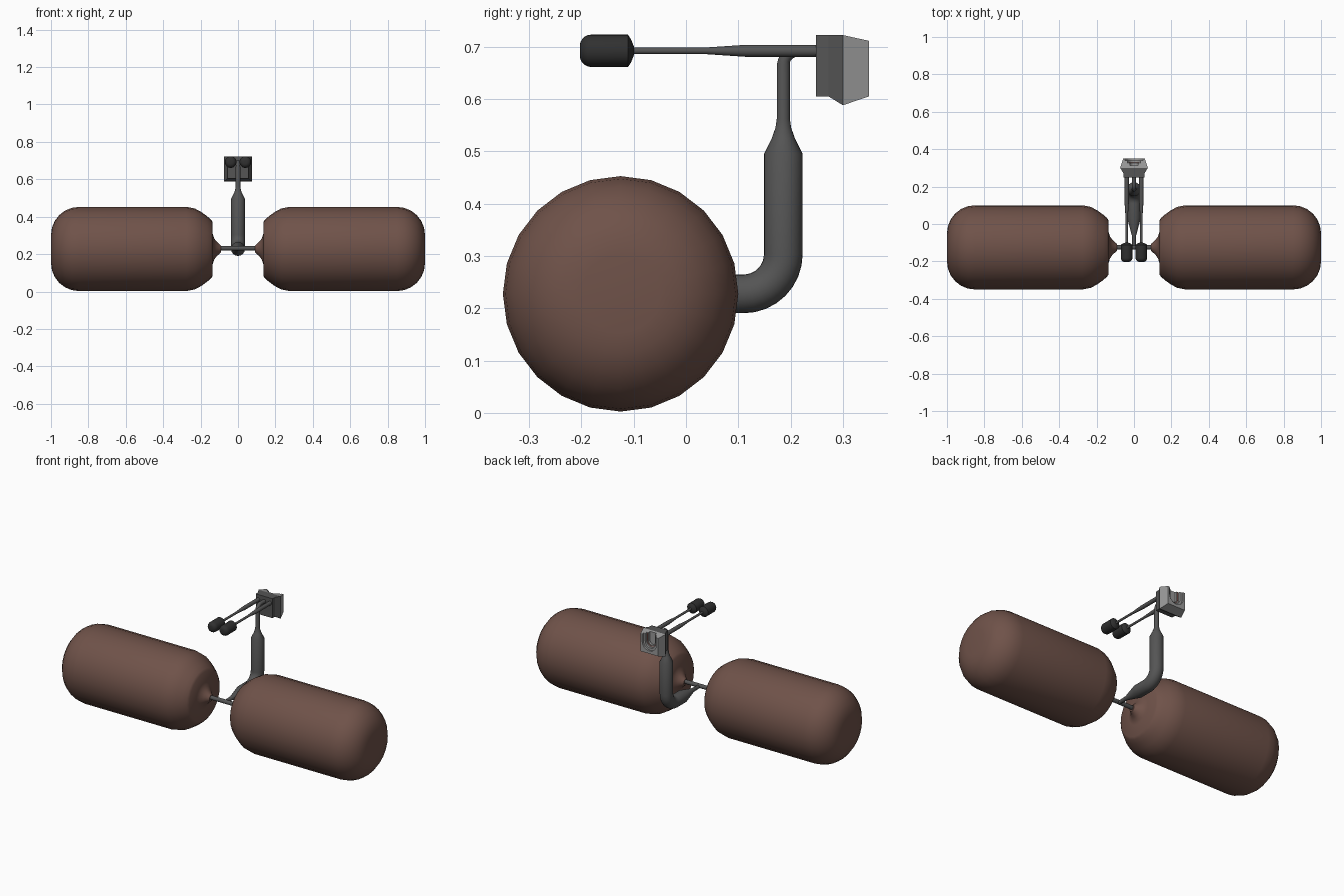
import bpy, bmesh, math
from mathutils import Vector

if "Cube" in bpy.data.objects:
    bpy.data.objects.remove(bpy.data.objects["Cube"])


def colour(name, rgb):
    m = bpy.data.materials.new(name)
    m.diffuse_color = (*rgb, 1)
    m.use_nodes = True
    m.node_tree.nodes["Principled BSDF"].inputs["Base Color"].default_value = m.diffuse_color
    return m


BROWN = colour("brown", (0.16, 0.085, 0.067))
STEEL = colour("dark_grey", (0.09, 0.09, 0.09))
BLACK = colour("near_black", (0.03, 0.03, 0.03))
LIGHT = colour("light_grey", (0.32, 0.32, 0.32))
RED = colour("dull_red", (0.3, 0.12, 0.1))


def skin(name, rings, mat, angle=40):
    """Join closed rings of points into a capped solid."""
    bm = bmesh.new()
    rows = [[bm.verts.new(p) for p in ring] for ring in rings]
    n = len(rows[0])
    for a, b in zip(rows, rows[1:]):
        for i in range(n):
            bm.faces.new((a[i], a[(i + 1) % n], b[(i + 1) % n], b[i]))
    bm.faces.new(rows[0])
    bm.faces.new(rows[-1])
    bmesh.ops.recalc_face_normals(bm, faces=bm.faces[:])
    me = bpy.data.meshes.new(name)
    bm.to_mesh(me)
    bm.free()
    ob = bpy.data.objects.new(name, me)
    bpy.context.collection.objects.link(ob)
    me.materials.append(mat)
    bpy.ops.object.select_all(action='DESELECT')
    ob.select_set(True)
    bpy.context.view_layer.objects.active = ob
    if angle:
        bpy.ops.object.shade_smooth_by_angle(angle=math.radians(angle))
    return ob


def tube(name, path, ref, mat, sides=24, angle=40):
    """Sweep a circle along (x, y, z, radius) points."""
    pts = [Vector(p[:3]) for p in path]
    ref = Vector(ref)
    rings = []
    for i, p in enumerate(pts):
        t = (pts[min(i + 1, len(pts) - 1)] - pts[max(i - 1, 0)]).normalized()
        v = t.cross(ref).normalized()
        u = v.cross(t)
        rings.append([p + path[i][3] * (u * math.cos(a) + v * math.sin(a))
                      for a in (2 * math.pi * k / sides for k in range(sides))])
    return skin(name, rings, mat, angle)


# floats: two large rollers with rounded outer ends and stepped hubs
YC, ZC = -0.125, 0.2275
float_profile = [(0.09, 0.018), (0.10, 0.026), (0.115, 0.04), (0.128, 0.058), (0.135, 0.08),
                 (0.136, 0.145), (0.145, 0.158), (0.165, 0.175), (0.195, 0.197),
                 (0.23, 0.216), (0.275, 0.225)]
for k in range(7):
    a = math.radians(15 * k)
    float_profile.append((0.85 + 0.15 * math.sin(a), 0.075 + 0.15 * math.cos(a)))
float_profile.append((0.9999 + 0.0001, 0.004))
for side, s in (("left", -1), ("right", 1)):
    tube(side + "_roller", [(s * x, YC, ZC, r) for x, r in float_profile],
         (0, 0, 1), BROWN)

# axle
tube("axle", [(-0.12, YC, ZC + 0.004, 0.012), (0.12, YC, ZC + 0.004, 0.012)], (0, 0, 1), STEEL, 16)

# upright: tapers from the axle, bends up, narrows and bends back to the block
path = [(0, YC, ZC, 0.010), (0, -0.06, ZC, 0.012), (0, 0.035, ZC, 0.037), (0, 0.11, ZC, 0.037)]
for k in range(1, 9):
    a = math.radians(90 * k / 8)
    path.append((0, 0.11 + 0.076 * math.sin(a), ZC + 0.076 * (1 - math.cos(a)), 0.037))
path += [(0, 0.186, 0.495, 0.037), (0, 0.186, 0.525, 0.022), (0, 0.186, 0.545, 0.015),
         (0, 0.186, 0.562, 0.0125), (0, 0.186, 0.665, 0.0125)]
for k in range(1, 6):
    a = math.radians(90 * k / 5)
    path.append((0, 0.186 + 0.027 * (1 - math.cos(a)), 0.665 + 0.027 * math.sin(a), 0.0115))
path.append((0, 0.255, 0.692, 0.0115))
tube("upright", path, (1, 0, 0), STEEL)

# handles: thin tapered rods with rounded grips
ZH = 0.692
for side, s in (("left", -1), ("right", 1)):
    x = s * 0.039
    tube(side + "_handle_rod", [(x, y, ZH, r) for y, r in
         ((-0.12, 0.0065), (0.04, 0.0065), (0.115, 0.0115), (0.255, 0.0115))],
         (1, 0, 0), STEEL, 16)
    grip = [(-0.203 + 0.022 * (1 - math.cos(math.radians(18 * k))),
             0.009 + 0.022 * math.sin(math.radians(18 * k))) for k in range(6)]
    grip += [(-0.111, 0.031), (-0.105, 0.022), (-0.099, 0.007)]
    tube(side + "_grip", [(x, y, ZH, r) for y, r in grip], (1, 0, 0), BLACK)


def box_ring(y, w, z0, z1):
    return [(-w, y, z0), (w, y, z0), (w, y, z1), (-w, y, z1)]


# block at the rear: dark flared mount and a light socket
skin("mount_block", [box_ring(0.248, 0.055, 0.605, 0.722), box_ring(0.272, 0.057, 0.605, 0.722),
                     box_ring(0.30, 0.074, 0.588, 0.722)], STEEL, 0)
socket = skin("socket", [box_ring(0.30, 0.074, 0.588, 0.722),
                         box_ring(0.35, 0.058, 0.605, 0.711)], LIGHT, 0)


def u_shape(w, y, zc=0.668, top=0.74, n=12):
    arc = [(-w * math.cos(math.pi * k / n), y, zc - w * math.sin(math.pi * k / n))
           for k in range(n + 1)]
    return arc + [(w, y, top), (-w, y, top)]


# stepped U-shaped recess, open at the top
for i, (w, y) in enumerate(((0.047, 0.339), (0.034, 0.326), (0.021, 0.312))):
    cutter = skin("recess_cutter_%d" % i, [u_shape(w, y), u_shape(w, 0.37)], LIGHT, 0)
    cutter.hide_render = True
    mod = socket.modifiers.new("recess", 'BOOLEAN')
    mod.object = cutter
    mod.operation = 'DIFFERENCE'
    mod.solver = 'EXACT'
    bpy.context.view_layer.objects.active = socket
    bpy.ops.object.modifier_apply(modifier=mod.name)
    bpy.data.objects.remove(cutter)

# thin red seam in the recess
seam = [(x, y, z, 0.002) for x, y, z in u_shape(0.0275, 0.326)[:-2]]
seam = [(-0.0275, 0.326, 0.712, 0.002)] + seam + [(0.0275, 0.326, 0.712, 0.002)]
tube("socket_seam", seam, (0, 1, 0), RED, 8)
